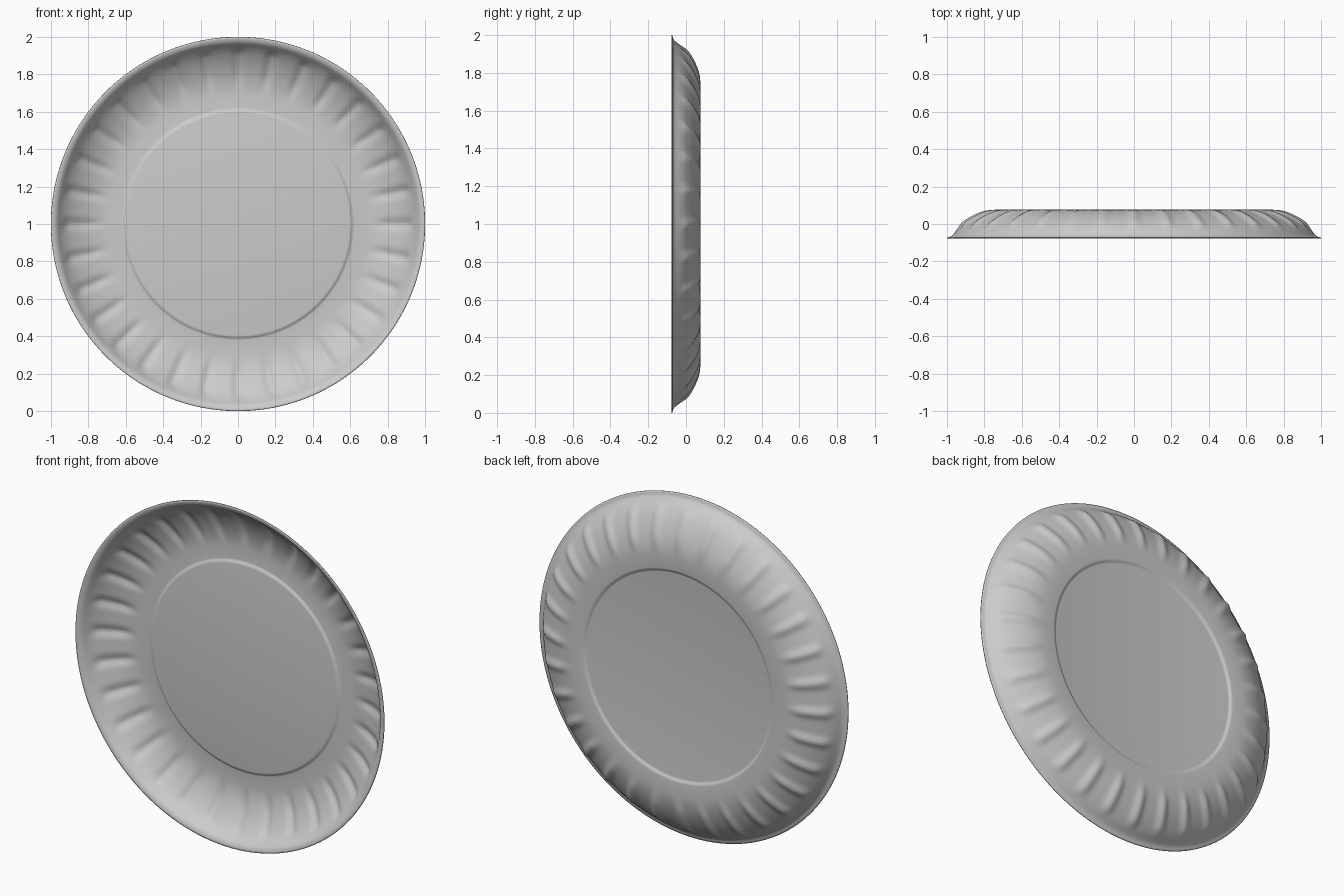
import bpy, bmesh, math
from mathutils import Vector
from mathutils.geometry import interpolate_bezier

if "Cube" in bpy.data.objects:
    bpy.data.objects.remove(bpy.data.objects["Cube"], do_unlink=True)

FLUTES = 32
STEPS = 12              # segments per flute
SEGMENTS = FLUTES * STEPS
RIB_HEIGHT = 0.014
THICKNESS = 0.005

# Plain grey for the whole plate
grey = bpy.data.materials.new("plain_grey")
grey.use_nodes = True
grey.diffuse_color = (0.6, 0.6, 0.6, 1)
grey.node_tree.nodes["Principled BSDF"].inputs["Base Color"].default_value = grey.diffuse_color

# Profile as (radius, depth): raised floor, step, curved wall, flat lip
floor_step = [(0.595, 0.064), (0.602, 0.065), (0.608, 0.069), (0.614, 0.073), (0.621, 0.074)]
wall = interpolate_bezier(Vector((0.69, 0.074)), Vector((0.79, 0.074)),
                          Vector((0.91, 0.015)), Vector((0.955, -0.045)), 22)
lip = [(0.965, -0.058), (0.972, -0.065), (0.98, -0.07), (0.99, -0.073), (1.0, -0.075)]
profile = floor_step + [tuple(p[:2]) for p in wall] + lip


def rib(radius, step):
    """Depth offset of the narrow pressed ribs, fading at both ends."""
    t = (radius - 0.69) / (0.955 - 0.69)
    if not 0 < t < 1:
        return 0
    fade = min(1, t / 0.45, (1 - t) / 0.2)
    fade = fade * fade * (3 - 2 * fade)
    across = math.cos(math.pi * step / STEPS) ** 2
    return RIB_HEIGHT * fade * across ** 4


# Plate body, ring by ring
bm = bmesh.new()
rings = []
for radius, depth in profile:
    ring = []
    for i in range(SEGMENTS):
        a = math.tau * i / SEGMENTS
        push = rib(radius, i % STEPS)
        r = radius + push * 0.5
        ring.append(bm.verts.new((r * math.cos(a), depth + push * 0.8, 1 + r * math.sin(a))))
    rings.append(ring)
bm.faces.new(rings[0])
for inner, outer in zip(rings, rings[1:]):
    for i in range(SEGMENTS):
        j = (i + 1) % SEGMENTS
        bm.faces.new((inner[i], outer[i], outer[j], inner[j]))
bmesh.ops.recalc_face_normals(bm, faces=bm.faces)
mesh = bpy.data.meshes.new("plate")
bm.to_mesh(mesh)
bm.free()
mesh.materials.append(grey)
plate = bpy.data.objects.new("plate", mesh)
bpy.context.collection.objects.link(plate)

# Thin sheet thickness
sheet = plate.modifiers.new("sheet_thickness", "SOLIDIFY")
sheet.thickness = THICKNESS
sheet.offset = 0

bpy.ops.object.select_all(action="DESELECT")
plate.select_set(True)
bpy.context.view_layer.objects.active = plate
bpy.ops.object.shade_smooth_by_angle(angle=math.radians(50))
